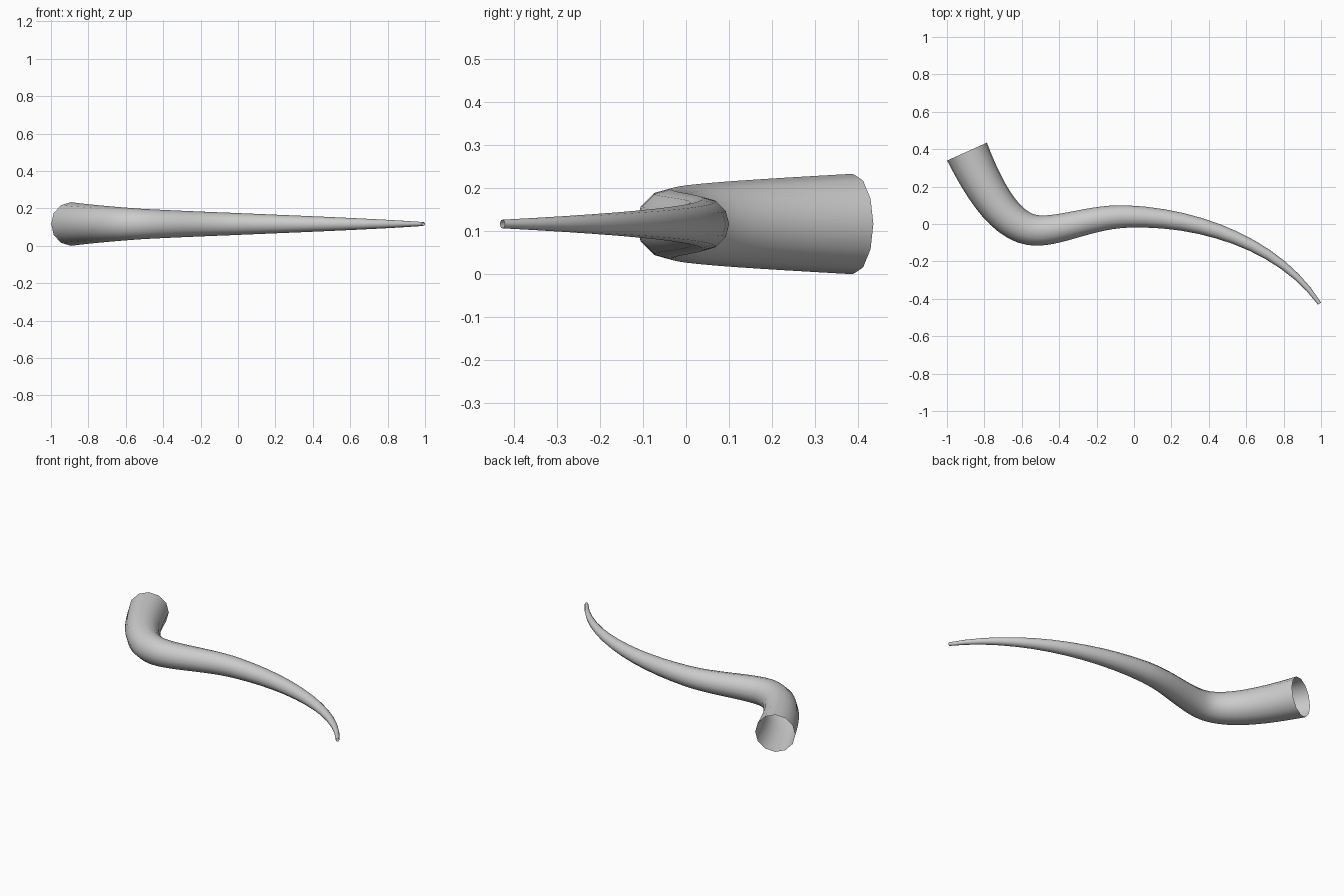
import bpy

if "Cube" in bpy.data.objects:
    bpy.data.objects.remove(bpy.data.objects["Cube"])

# Horn centreline: (left handle, point, right handle, radius), all in the ground-parallel plane
Z = 0.1165
PATH = [
    ((-0.95, 0.51), (-0.893, 0.387), (-0.80, 0.18), 0.1165),
    ((-0.68, -0.035), (-0.51, -0.035), (-0.38, -0.035), 0.081),
    ((-0.22, 0.04), (-0.04, 0.04), (0.35, 0.04), 0.060),
    ((0.78, -0.11), (0.992, -0.426), (1.05, -0.51), 0.010),
]

curve = bpy.data.curves.new("horn", "CURVE")
curve.dimensions = "3D"
curve.twist_mode = "Z_UP"
curve.resolution_u = 12
curve.bevel_depth = 1.0
curve.bevel_resolution = 4
curve.use_fill_caps = False

spline = curve.splines.new("BEZIER")
spline.bezier_points.add(len(PATH) - 1)
for bp, (left, co, right, radius) in zip(spline.bezier_points, PATH):
    bp.handle_left_type = bp.handle_right_type = "FREE"
    bp.co = (*co, Z)
    bp.handle_left = (*left, Z)
    bp.handle_right = (*right, Z)
    bp.radius = radius

# Tapered, open-ended horn as a smooth mesh
horn = bpy.data.objects.new("horn", curve)
bpy.context.collection.objects.link(horn)
bpy.context.view_layer.objects.active = horn
horn.select_set(True)
bpy.ops.object.convert(target="MESH")
horn = bpy.context.object
horn.name = "horn"
bpy.ops.object.shade_smooth()
